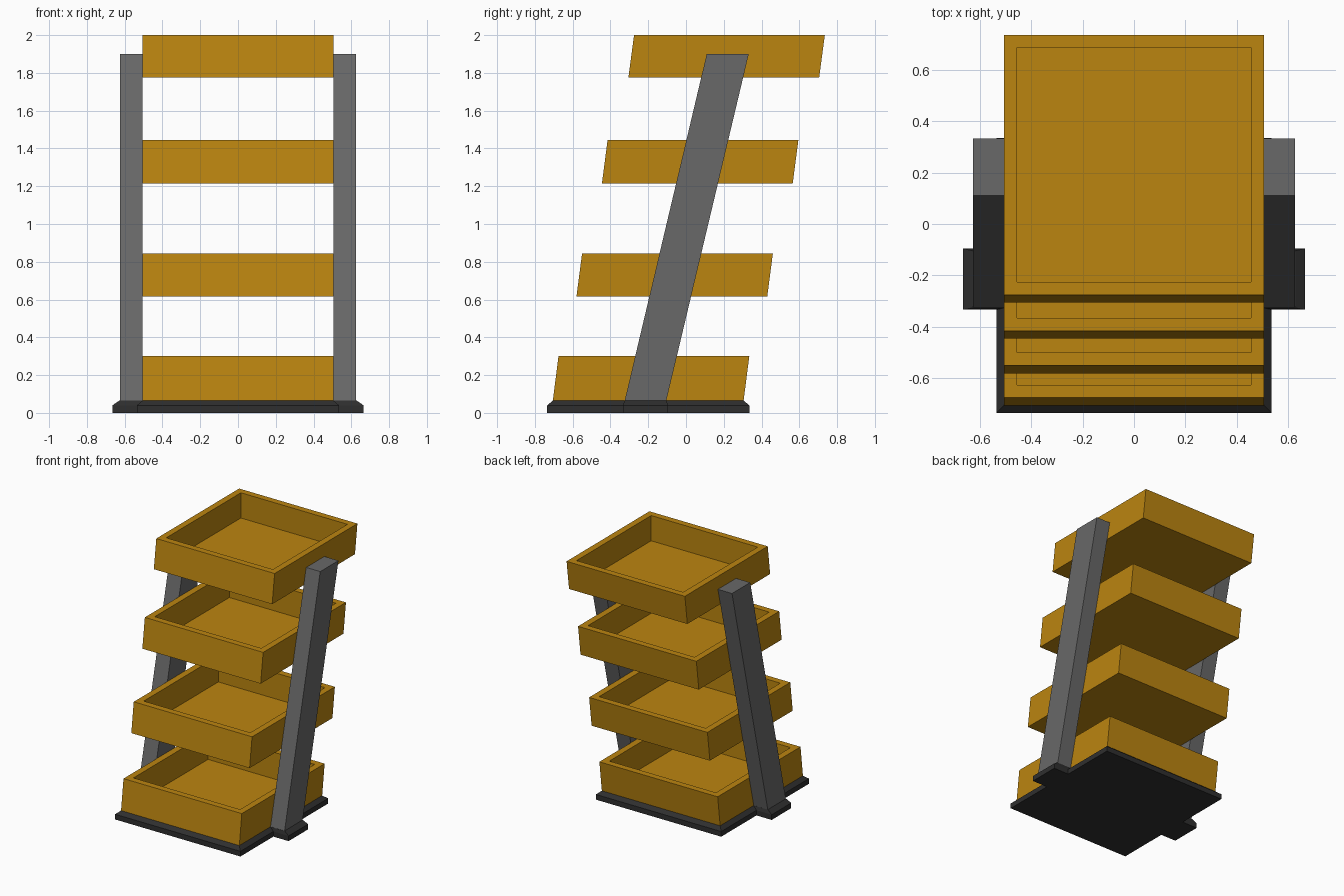
import bpy
import bmesh

cube = bpy.data.objects.get("Cube")
if cube:
    bpy.data.objects.remove(cube, do_unlink=True)


def material(name, color):
    mat = bpy.data.materials.new(name)
    mat.use_nodes = True
    mat.diffuse_color = (*color, 1)
    mat.node_tree.nodes["Principled BSDF"].inputs["Base Color"].default_value = (*color, 1)
    return mat


ochre = material("ochre", (0.5, 0.235, 0.005))
grey = material("mid_grey", (0.14, 0.14, 0.14))
dark = material("dark_grey", (0.028, 0.028, 0.028))


def rect(bm, x0, x1, y0, y1, z):
    """Four corner vertices of a horizontal rectangle."""
    return [bm.verts.new(p) for p in ((x0, y0, z), (x1, y0, z), (x1, y1, z), (x0, y1, z))]


def loft(name, sections, mat):
    """Join a stack of rectangles (x0, x1, y0, y1, z) and cap both ends."""
    bm = bmesh.new()
    rings = [rect(bm, *s) for s in sections]
    bm.faces.new(rings[0][::-1])
    for low, high in zip(rings, rings[1:]):
        for i in range(4):
            j = (i + 1) % 4
            bm.faces.new((low[i], low[j], high[j], high[i]))
    bm.faces.new(rings[-1])
    bmesh.ops.recalc_face_normals(bm, faces=bm.faces)
    mesh = bpy.data.meshes.new(name)
    bm.to_mesh(mesh)
    bm.free()
    mesh.materials.append(mat)
    obj = bpy.data.objects.new(name, mesh)
    bpy.context.collection.objects.link(obj)
    return obj


# Trays: outer walls lean back, the inner pocket is upright
W, DEPTH, LEAN, RIM, FLOOR = 0.505, 1.01, 0.03, 0.05, 0.03
trays = [(-0.705, 0.065, 0.3), (-0.58, 0.615, 0.845), (-0.445, 1.215, 1.445), (-0.305, 1.775, 2.0)]
for n, (y, z0, z1) in enumerate(trays, 1):
    yt = y + LEAN
    pocket = (-W + RIM, W - RIM, yt + RIM, yt + DEPTH - RIM)
    loft(f"tray_{n}", [(-W, W, y, y + DEPTH, z0), (-W, W, yt, yt + DEPTH, z1),
                       (*pocket, z1), (*pocket, z0 + FLOOR)], ochre)

# Base plate with a chamfered top edge
B, BEVEL, EDGE, TOP = 0.535, 0.03, 0.04, 0.065
loft("base_plate", [(-B, B, -0.735, 0.335, 0), (-B, B, -0.735, 0.335, EDGE),
                    (-B + BEVEL, B - BEVEL, -0.705, 0.305, TOP)], dark)

# Leaning posts and their feet on both sides
for side, s in (("left", 1), ("right", -1)):
    loft(f"{side}_post", [(s * W, s * 0.625, -0.328, -0.108, 0.05),
                          (s * W, s * 0.625, 0.11, 0.332, 1.9)], grey)
    loft(f"{side}_foot", [(s * 0.5, s * 0.665, -0.333, -0.095, 0),
                          (s * 0.5, s * 0.665, -0.333, -0.095, EDGE),
                          (s * 0.5, s * 0.628, -0.326, -0.104, TOP)], dark)
